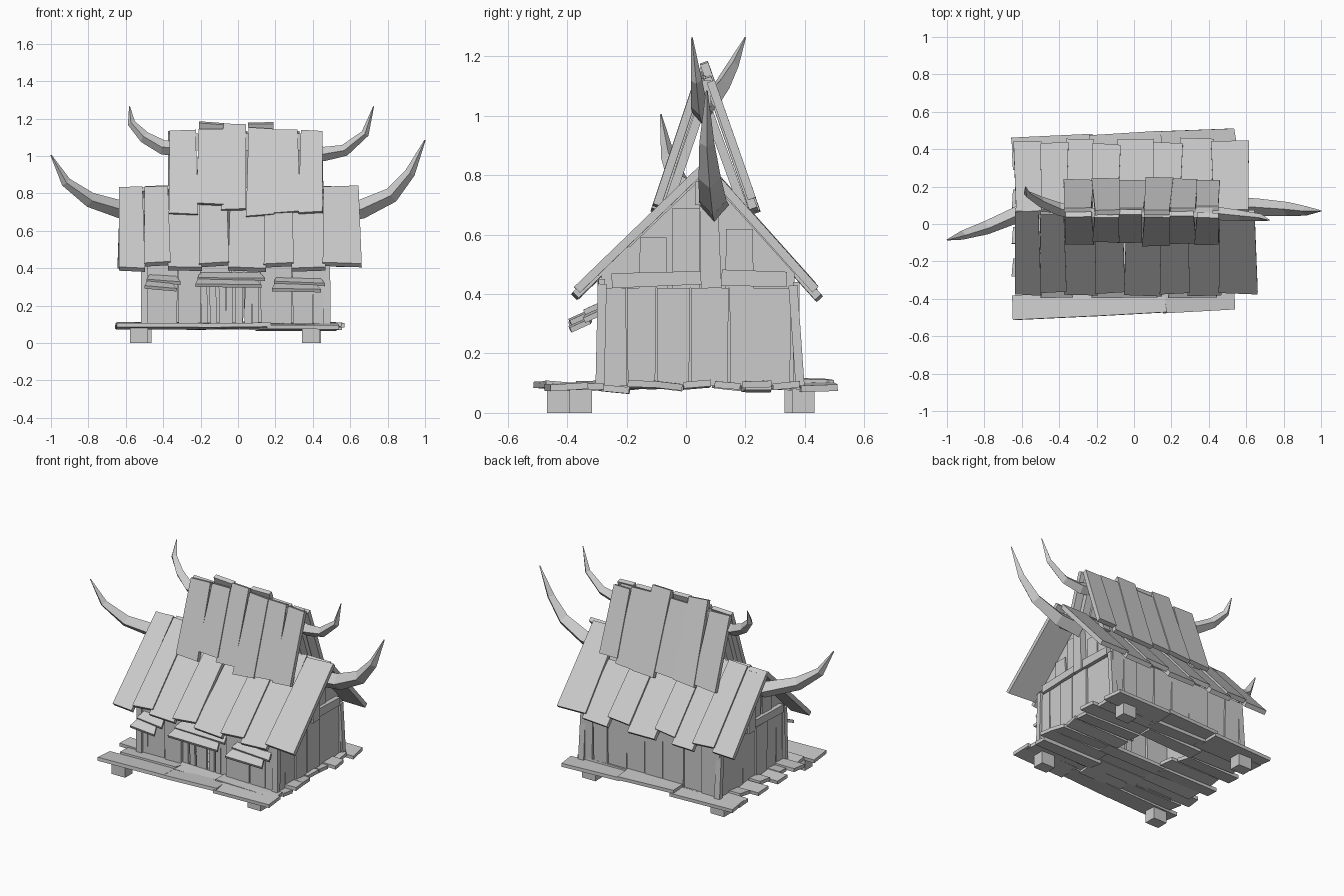
import bpy, bmesh, random
from mathutils import Vector as V

random.seed(4)
if "Cube" in bpy.data.objects:
    bpy.data.objects.remove(bpy.data.objects["Cube"])

grey = bpy.data.materials.new("weathered grey")
grey.use_nodes = True
grey.diffuse_color = (0.6, 0.6, 0.6, 1)
grey.node_tree.nodes["Principled BSDF"].inputs["Base Color"].default_value = (0.6, 0.6, 0.6, 1)


def jit(a):
    return random.uniform(-a, a)


def loft(name, rings):
    """Closed solid through a list of equal-sized vertex rings."""
    bm = bmesh.new()
    loops = [[bm.verts.new(p) for p in r] for r in rings]
    n = len(loops[0])
    for a, b in zip(loops, loops[1:]):
        for i in range(n):
            j = (i + 1) % n
            bm.faces.new((a[i], a[j], b[j], b[i]))
    bm.faces.new(loops[0])
    bm.faces.new(loops[-1])
    bmesh.ops.recalc_face_normals(bm, faces=bm.faces)
    me = bpy.data.meshes.new(name)
    bm.to_mesh(me)
    bm.free()
    me.materials.append(grey)
    ob = bpy.data.objects.new(name, me)
    bpy.context.collection.objects.link(ob)


def board(name, p0, p1, w0, w1, up, thick, skew=0.0):
    """Plank from p0 to p1 whose outer face looks along up; skew slants its ends."""
    p0, p1, up = V(p0), V(p1), V(up)
    side = (p1 - p0).cross(up).normalized()
    n = side.cross(p1 - p0).normalized() * thick
    slant = (p1 - p0).normalized() * skew

    def ring(p, w, s):
        a, b = p - side * w / 2 - s, p + side * w / 2 + s
        return [a, b, b - n, a - n]
    loft(name, [ring(p0, w0, slant * -0.5), ring(p1, w1, slant)])


def box(name, x0, x1, y0, y1, z0, z1):
    loft(name, [[(x0, y0, z), (x1, y0, z), (x1, y1, z), (x0, y1, z)] for z in (z0, z1)])


# Roof slopes: uneven boards from ridge to eave; heads and trims slide
# each board's upper and lower end along the slope
def slope(name, edges, ridge, eave, heads, trims):
    up = (0, -1 if eave[0] < ridge[0] else 1, 0.6)
    d = (V((0, *eave)) - V((0, *ridge))).normalized()
    for i, (a, b) in enumerate(zip(edges, edges[1:])):
        c, w = (a + b) / 2, b - a
        lift = (0.016 if i % 2 else 0) + jit(.003)
        top = V((c + jit(.01), ridge[0], ridge[1] + lift)) + d * heads[i]
        low = V((c + jit(.006), eave[0], eave[1] + lift)) + d * trims[i]
        board(f"{name}_{i + 1}", top, low, w * .96, w * 1.07, up, .028, jit(.008))


slope("lower_roof_front", [-.63, -.5, -.37, -.2, -.05, .14, .29, .46, .655],
      (.06, .83), (-.38, .405), (-.01, .01, 0, .01, 0, .01, -.01, .01),
      (0, -.02, 0, -.015, .005, -.01, .005, -.01))
slope("lower_roof_back", [-.64, -.5, -.36, -.22, -.08, .1, .25, .42, .61],
      (.07, .83), (.455, .40), (0, .01, 0, .01, 0, .01, -.01, .01),
      (-.02, -.03, 0, -.04, 0, -.03, .005, -.015))
slope("upper_roof_front", [-.36, -.215, -.08, .045, .185, .325, .445],
      (.04, 1.14), (-.11, .69), (.005, .015, -.035, .01, -.005, .02),
      (0, -.04, -.03, .025, -.015, .005))
slope("upper_roof_back", [-.37, -.22, -.08, .06, .2, .34, .46],
      (.075, 1.165), (.245, .68), (.035, 0, .03, 0, .03, .065),
      (-.02, 0, -.03, .015, -.01, -.03))

# Ridge beams and the rafters under the raised roof
box("upper_ridge_beam", -.34, .42, .035, .085, 1.03, 1.12)
box("lower_ridge_beam", -.58, .6, .03, .1, .70, .78)
for x in (-.31, .38):
    for y, s in ((-.08, -1), (.21, 1)):
        board("upper_rafter", (x, .06, 1.1), (x, y, .69), .05, .05, (0, s, .4), .03)

# Gable ends: a backing wall, upright boards, a tie beam and a king post
for s, x in ((1, .465), (-1, -.495)):
    out = (s, 0, 0)
    shape = [(-.285, .09), (.365, .09), (.365, .47), (.065, .803), (-.285, .468)]
    loft("gable_wall", [[(x - s * d, y, z) for y, z in shape] for d in (0, .02)])
    seams = [-.285, -.2, -.1, .015, .145, .355]
    for a, b in zip(seams, seams[1:]):
        c = (a + b) / 2
        f = x + s * (.016 + jit(.006))
        board("gable_board", (f, c + jit(.004), .09), (f, c, .42), b - a - .008, b - a - .004, out, .02)
    for c, h in ((-.11, .59), (0, .69), (.18, .62)):
        board("gable_upper_board", (x + s * .008, c, .42), (x + s * .008, c, h), .095, .09, out, .015)
    board("tie_beam_front", (x + s * .03, -.25, .445), (x + s * .03, .05, .455), .05, .045, out, .03)
    board("tie_beam_back", (x + s * .03, .12, .455), (x + s * .03, .34, .45), .055, .05, out, .03)
    board("king_post", (x + s * .04, .085, .42), (x + s * .04, .075, .77), .07, .06, out, .04)


# Long walls made of upright boards
def wall(name, edges, y, s, low, top):
    for a, b in zip(edges, edges[1:]):
        c, f = (a + b) / 2, y + s * jit(.008)
        board(name, (c + jit(.006), f, low), (c, f, top), (b - a) * .96, b - a, (0, s, 0), .022)


wall("front_wall_left", [-.51, -.45, -.32, -.2], -.29, -1, .08, .45)
wall("front_wall_right", [.12, .29, .4, .48], -.29, -1, .08, .45)
wall("door_lintel", [-.21, -.04, .13], -.28, -1, .36, .45)
wall("back_wall", [-.51, -.38, -.25, -.1, .03, .16, .3, .4, .48], .375, 1, .08, .44)

# Narrow door slats and leaning corner posts
for i in range(7):
    x = -.18 + i * .046
    board("door_slat", (x + jit(.006), -.28, .08), (x + jit(.006), -.28, .38), .036, .036, (0, -1, 0), .015)
for x in (-.5, .475):
    board("front_corner_post", (x, -.305, .08), (x, -.297, .435), .04, .035, (0, -1, 0), .03)
    board("back_corner_post", (x, .4, .08), (x, .375, .43), .04, .035, (0, 1, 0), .03)

# Sloping awning boards over the door and windows
for x0, x1, z in ((-.48, -.32, .335), (-.21, .13, .345), (.2, .45, .325)):
    tilt = (0, -.45, 1)
    board("awning_upper", (x0, -.31, z + .015 + jit(.006)), (x1, -.31, z + .015 + jit(.006)), .07, .08, tilt, .018, .015)
    board("awning_lower", (x0 - .01, -.36, z - .02 + jit(.01)), (x1 - .02, -.36, z - .02 + jit(.01)), .08, .07, tilt, .018, .015)

# Deck: uneven rows in three lengths, open in the middle; the outer rows splay
rows = [-.42, -.325, -.235, -.15, -.06, .035, .14, .24, .335, .422]
for r, y in enumerate(rows):
    outer = r in (0, len(rows) - 1)
    width = .13 if outer else .092
    start = -.65 if r % 2 == 0 or outer else -.59
    ends = [start, -.24 + jit(.04), .13 + jit(.04), .525 + jit(.03)]
    for k in range(3):
        if r in (5, 6) and k == 1:
            continue
        a, b = ends[k], ends[k + 1] + .015
        ya, yb = (y + (.045 * (e + .05) if outer else jit(.004)) for e in (a, b))
        z = (.106 if outer else .1) + jit(.007)
        board("deck_board", (a, ya, z + jit(.006)), (b, yb, z + jit(.006)),
              width + jit(.008), width + jit(.008), (0, jit(.12), 1), .022, jit(.01))

# Short square feet
for x, y in ((-.53, -.43), (.39, -.355), (-.51, .37), (.395, .395)):
    box("foot", x - .048, x + .048, y - .038, y + .038, 0, .09)


# Curved horns with a diamond section tapering to a point
def horn(name, path, r):
    pts = [V(p) for p in path]
    rings = []
    for i, p in enumerate(pts):
        t = (pts[min(i + 1, len(pts) - 1)] - pts[max(i - 1, 0)]).normalized()
        side = V((0, 1, 0))
        side = (side - t * side.dot(t)).normalized()
        up = t.cross(side)
        k = r * (1, .92, .75, .5, .06)[i]
        rings.append([p + side * k * .9, p + up * k, p - side * k * .9, p - up * k])
    loft(name, rings)


horn("lower_horn_left", [(.5, .095, .7), (.66, .09, .715), (.82, .08, .79), (.92, .07, .91), (1, .07, 1.085)], .056)
horn("lower_horn_right", [(-.5, .08, .72), (-.6, .06, .705), (-.79, -.02, .765), (-.92, -.06, .86), (-1, -.085, 1.005)], .054)
horn("upper_horn_left", [(.36, .06, 1.03), (.46, .055, 1.01), (.57, .045, 1.03), (.68, .035, 1.12), (.725, .02, 1.265)], .042)
horn("upper_horn_right", [(-.3, .06, 1.04), (-.4, .08, 1.045), (-.5, .12, 1.1), (-.57, .16, 1.175), (-.58, .2, 1.265)], .042)
